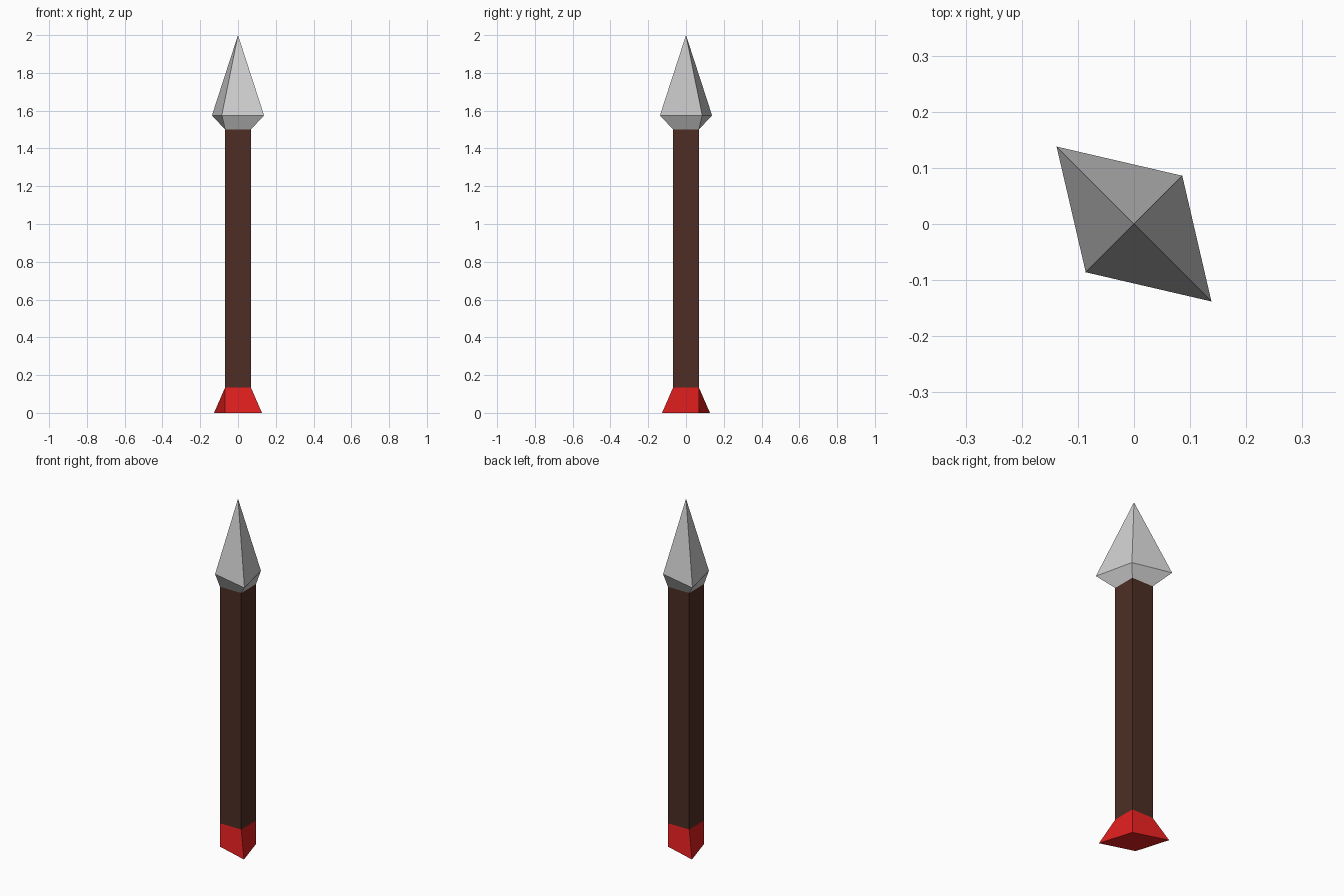
import bpy, bmesh

if "Cube" in bpy.data.objects:
    bpy.data.objects.remove(bpy.data.objects["Cube"])

def material(name, rgb):
    m = bpy.data.materials.new(name)
    m.diffuse_color = (*rgb, 1)
    m.use_nodes = True
    m.node_tree.nodes["Principled BSDF"].inputs["Base Color"].default_value = m.diffuse_color
    return m

def ring(z, long, short):
    # four corners; one diagonal may be stretched into a rhombus
    return [(-short, -short, z), (long, -long, z), (short, short, z), (-long, long, z)]

def loft(name, rings, mat=None, cap_bottom=False, apex=None):
    bm = bmesh.new()
    loops = [[bm.verts.new(p) for p in r] for r in rings]
    for a, b in zip(loops, loops[1:]):
        for i in range(4):
            j = (i + 1) % 4
            bm.faces.new((a[i], a[j], b[j], b[i]))
    if cap_bottom:
        bm.faces.new(loops[0][::-1])
    if apex:
        tip = bm.verts.new(apex)
        for i in range(4):
            bm.faces.new((loops[-1][i], loops[-1][(i + 1) % 4], tip))
    mesh = bpy.data.meshes.new(name)
    bm.to_mesh(mesh)
    bm.free()
    obj = bpy.data.objects.new(name, mesh)
    bpy.context.collection.objects.link(obj)
    if mat:
        mesh.materials.append(mat)
    return obj

W = 0.068                       # half width of the shaft
Z_FOOT, Z_SHAFT, Z_WIDE = 0.135, 1.5, 1.575

red = material("red", (0.72, 0.013, 0.013))
brown = material("brown", (0.075, 0.027, 0.018))

# Flared foot
loft("foot", [ring(0, 0.127, W), ring(Z_FOOT, W, W)], red, cap_bottom=True)
# Square shaft
loft("shaft", [ring(Z_FOOT, W, W), ring(Z_SHAFT, W, W)], brown)
# Rhombic pointed head
loft("spear_head", [ring(Z_SHAFT, W, W), ring(Z_WIDE, 0.138, 0.086)], apex=(0, 0, 2))
